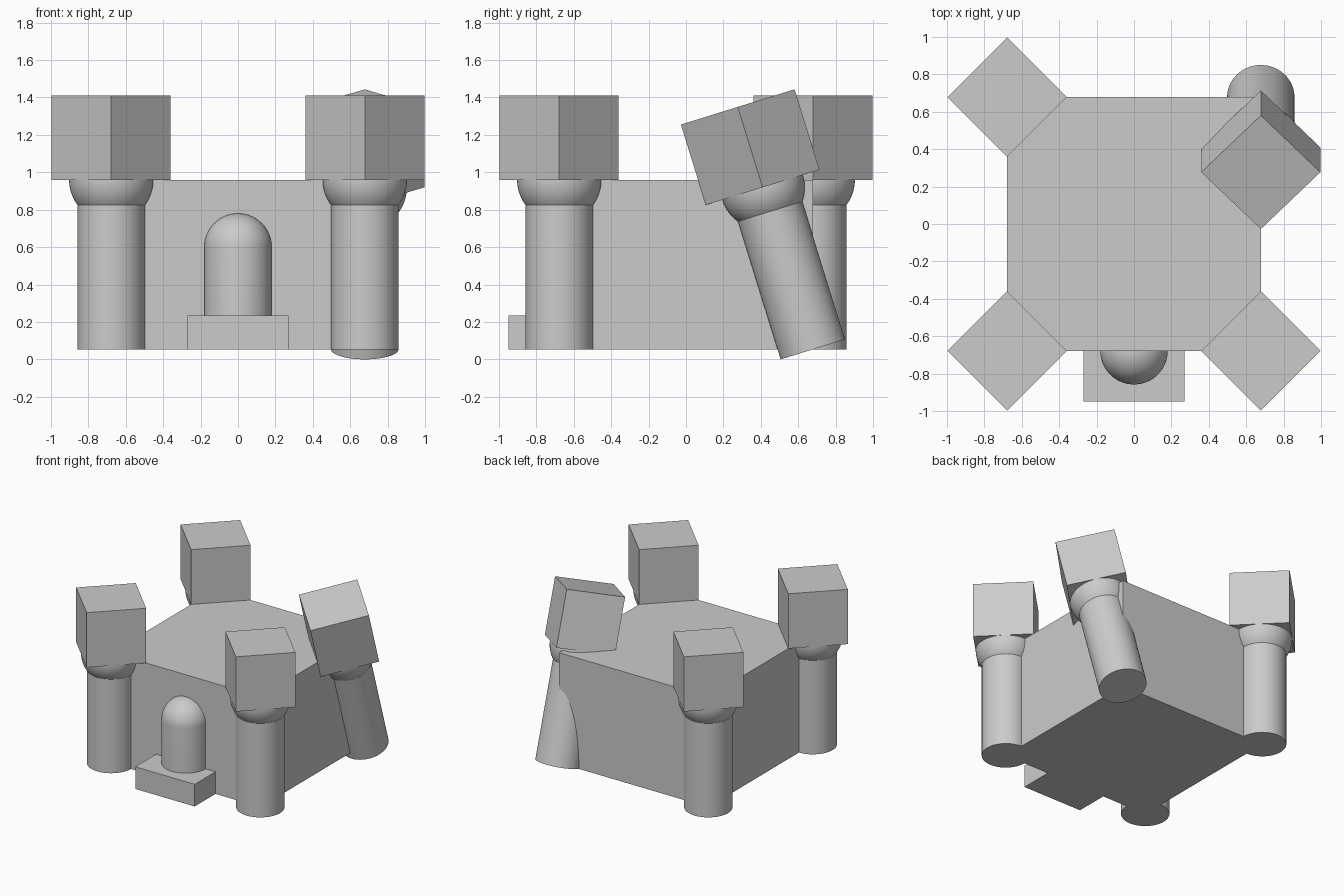
import bpy, bmesh
from math import sin, cos, pi, radians, asin
from mathutils import Matrix, Vector

if "Cube" in bpy.data.objects:
    bpy.data.objects.remove(bpy.data.objects["Cube"], do_unlink=True)

stone = bpy.data.materials.new("stone_grey")
stone.use_nodes = True
grey = (0.6, 0.6, 0.6, 1)
stone.diffuse_color = grey
stone.node_tree.nodes["Principled BSDF"].inputs["Base Color"].default_value = grey

BASE = 0.053      # level of the ground floor
CORNER = 0.678    # half width of the keep
SHAFT_R = 0.18
BOWL_R = 0.225
WALL = 0.907      # height of the keep above its base
LEAN = radians(17.2)


def finish(name, bm, matrix, smooth=False):
    bmesh.ops.recalc_face_normals(bm, faces=bm.faces)
    mesh = bpy.data.meshes.new(name)
    bm.to_mesh(mesh)
    bm.free()
    mesh.materials.append(stone)
    obj = bpy.data.objects.new(name, mesh)
    bpy.context.collection.objects.link(obj)
    obj.matrix_world = matrix
    if smooth:
        bpy.ops.object.select_all(action="DESELECT")
        obj.select_set(True)
        bpy.context.view_layer.objects.active = obj
        bpy.ops.object.shade_smooth_by_angle(angle=radians(30))
    return obj


def box(name, size, center, matrix=Matrix()):
    bm = bmesh.new()
    bmesh.ops.create_cube(bm, size=1)
    bmesh.ops.scale(bm, vec=size, verts=bm.verts)
    return finish(name, bm, matrix @ Matrix.Translation(center))


def lathe(name, profile, matrix, steps=64):
    # Profile of (radius, height) pairs, starting and ending on the axis
    bm = bmesh.new()
    verts = [bm.verts.new((r, 0, z)) for r, z in profile]
    edges = [bm.edges.new(pair) for pair in zip(verts, verts[1:])]
    bmesh.ops.spin(bm, geom=verts + edges, axis=(0, 0, 1), cent=(0, 0, 0),
                   angle=2 * pi, steps=steps, use_duplicate=False)
    bmesh.ops.remove_doubles(bm, verts=bm.verts, dist=0.0001)
    return finish(name, bm, matrix, smooth=True)


def arc(radius, z, start, end, count=12):
    angles = [start + (end - start) * i / count for i in range(count + 1)]
    return [(radius * cos(a), z + radius * sin(a)) for a in angles]


def tower(name, x, y, lean=0):
    place = Matrix.Translation((x, y, BASE)) @ Matrix.Rotation(lean, 4, "X")
    # Round shaft that flares into a half-sphere bowl
    bowl = arc(BOWL_R, WALL, -asin((BOWL_R ** 2 - SHAFT_R ** 2) ** 0.5 / BOWL_R), 0)
    lathe(name + "_shaft", [(0, 0), (SHAFT_R, 0)] + bowl + [(0, WALL)], place)
    # Cubic turret set diagonally on the bowl
    side = 2 * BOWL_R
    box(name + "_turret", (side, side, side), Vector((0, 0, WALL + BOWL_R)),
        place @ Matrix.Rotation(pi / 4, 4, "Z"))


# Main keep
box("keep", (2 * CORNER, 2 * CORNER, WALL), (0, 0, BASE + WALL / 2))

# Corner towers, the back left one leaning forward
for y, end in ((-CORNER, "front"), (CORNER, "back")):
    for x, hand in ((-CORNER, "right"), (CORNER, "left")):
        leaning = x > 0 and y > 0
        tower(f"{end}_{hand}_tower", x, y, LEAN if leaning else 0)

# Entrance: domed doorway on a step
door_h = 0.547
lathe("doorway", [(0, 0), (SHAFT_R, 0)] + arc(SHAFT_R, door_h, 0, pi / 2, 16),
      Matrix.Translation((0, -CORNER, BASE)))
box("door_step", (0.54, 0.54, 0.182), (0, -CORNER, BASE + 0.091))
